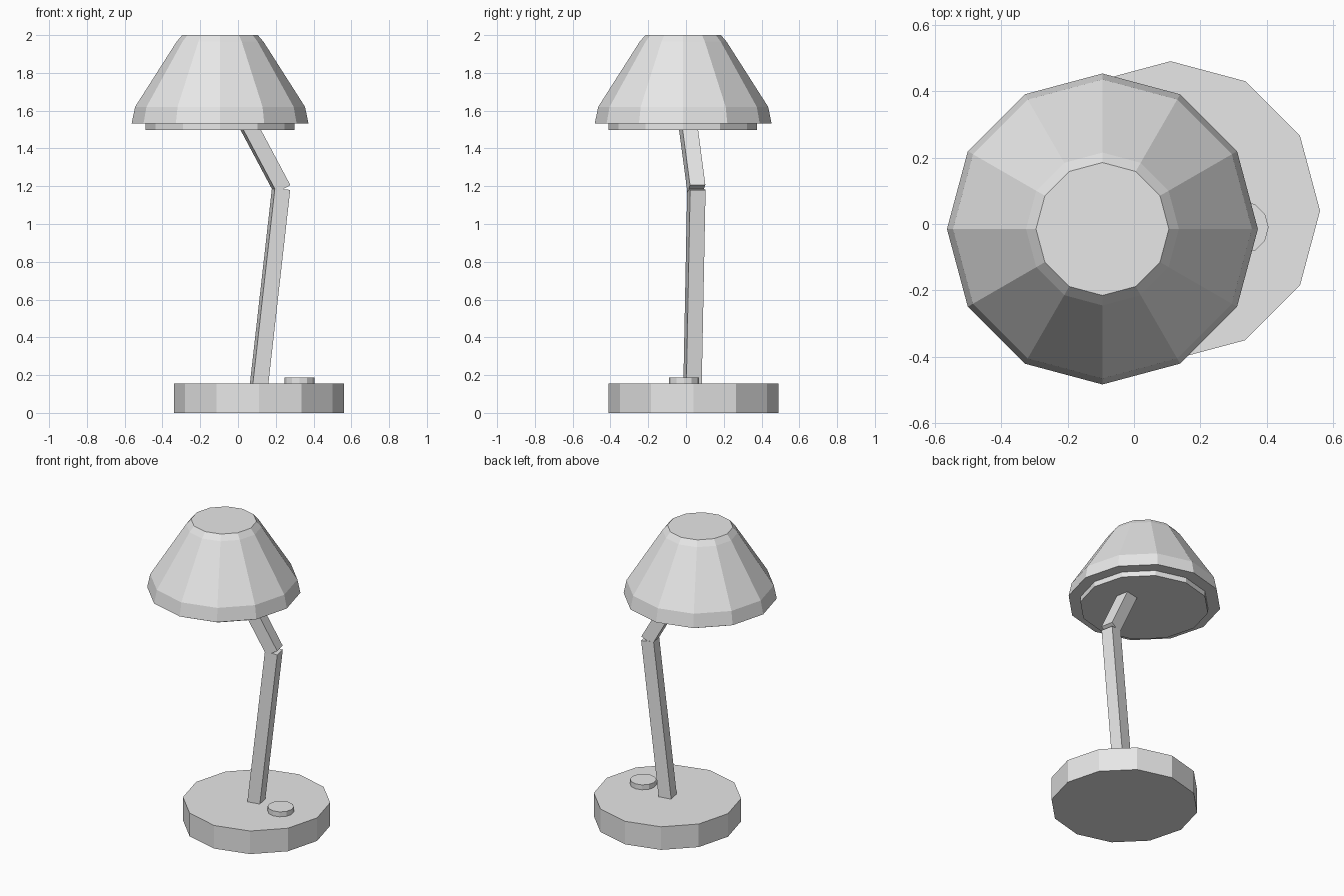
import bpy
import bmesh
import math
from mathutils import Matrix, Vector

cube = bpy.data.objects.get("Cube")
if cube:
    bpy.data.objects.remove(cube, do_unlink=True)

SIDES = 12
ARM_YAW = math.radians(11)
ARM_WIDTH = 0.083

grey = bpy.data.materials.new("light_grey")
grey.use_nodes = True
colour = (0.8, 0.8, 0.8, 1.0)
grey.diffuse_color = colour
grey.node_tree.nodes["Principled BSDF"].inputs["Base Color"].default_value = colour


def add_part(name, bm):
    bmesh.ops.recalc_face_normals(bm, faces=bm.faces)
    mesh = bpy.data.meshes.new(name)
    bm.to_mesh(mesh)
    bm.free()
    mesh.materials.append(grey)
    obj = bpy.data.objects.new(name, mesh)
    bpy.context.collection.objects.link(obj)
    return obj


def turned(name, centre, profile):
    """Closed twelve-sided solid from (radius, height) pairs, bottom to top."""
    bm = bmesh.new()
    rings = []
    for radius, z in profile:
        rings.append([bm.verts.new((centre[0] + radius * math.cos(math.tau * i / SIDES),
                                    centre[1] + radius * math.sin(math.tau * i / SIDES), z))
                      for i in range(SIDES)])
    for low, high in zip(rings, rings[1:]):
        for i in range(SIDES):
            j = (i + 1) % SIDES
            bm.faces.new((low[i], low[j], high[j], high[i]))
    bm.faces.new(rings[0][::-1])
    bm.faces.new(rings[-1])
    return add_part(name, bm)


def arm(name, start, end):
    """Square bar between two points, cut square to its own axis."""
    start, end = Vector(start), Vector(end)
    z = (end - start).normalized()
    y = Vector((-math.sin(ARM_YAW), math.cos(ARM_YAW), 0))
    x = y.cross(z).normalized()
    y = z.cross(x)
    turn = Matrix((x, y, z)).transposed().to_4x4()
    size = Matrix.Diagonal((ARM_WIDTH, ARM_WIDTH, (end - start).length, 1))
    bm = bmesh.new()
    bmesh.ops.create_cube(bm, size=1, matrix=Matrix.Translation((start + end) / 2) @ turn @ size)
    return add_part(name, bm)


# Foot and switch
turned("base", (0.11, 0.04), [(0.45, 0), (0.45, 0.155)])
turned("switch_button", (0.325, -0.01), [(0.08, 0.14), (0.08, 0.188)])

# Two-piece bent arm
arm("lower_arm", (0.108, 0.034, 0.12), (0.228, 0.055, 1.185))
arm("upper_arm", (0.233, 0.055, 1.187), (0.045, 0.008, 1.54))

# Faceted shade with the light panel below it
turned("shade", (-0.095, -0.015), [(0.468, 1.532), (0.45, 1.62), (0.23, 1.965), (0.2, 2.0)])
turned("light_panel", (-0.095, -0.017), [(0.394, 1.497), (0.394, 1.55)])
